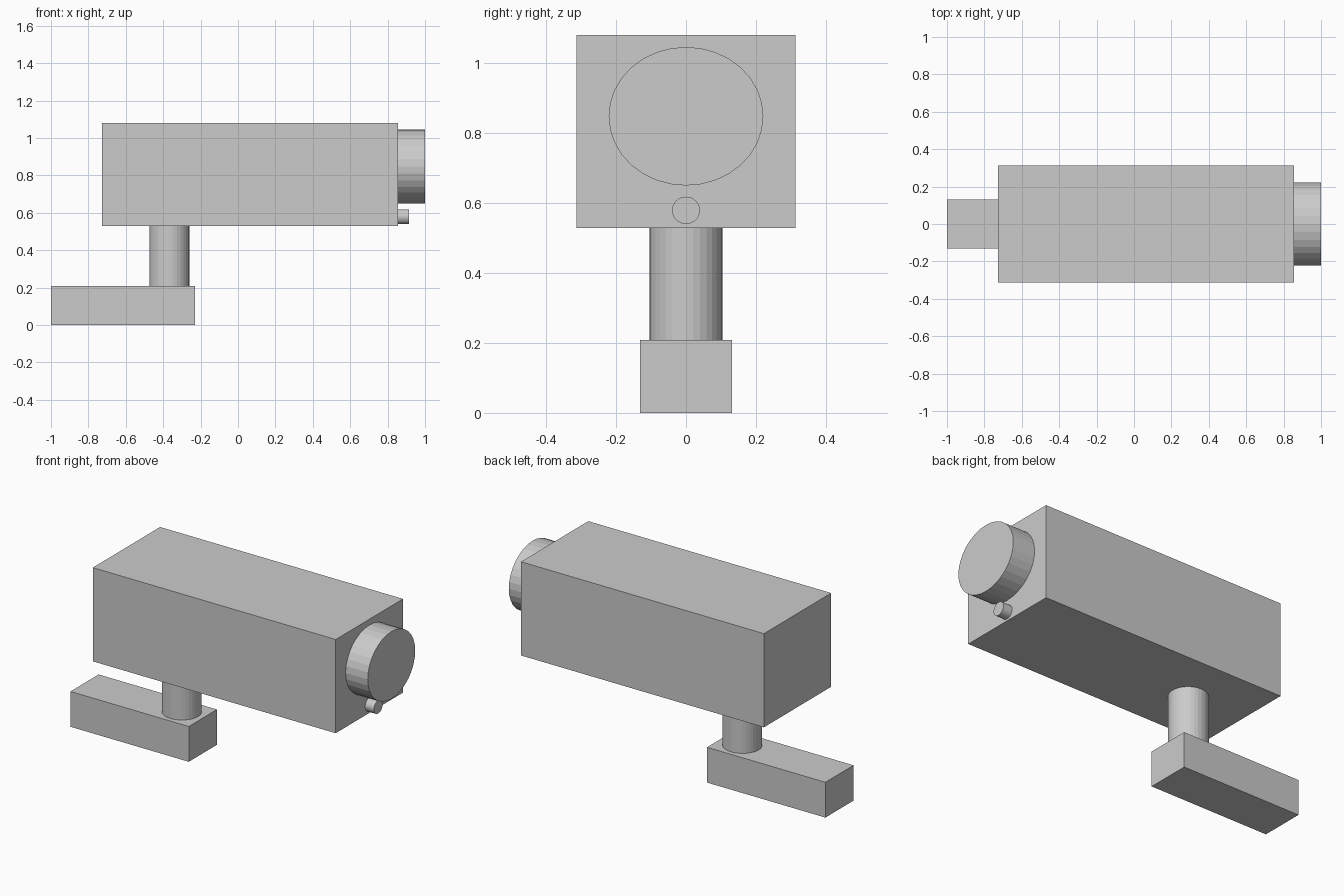
import bpy
from math import pi

if "Cube" in bpy.data.objects:
    bpy.data.objects.remove(bpy.data.objects["Cube"])


def finish(name, scale):
    obj = bpy.context.object
    obj.name = name
    obj.data.name = name
    obj.scale = scale
    bpy.ops.object.transform_apply(location=False, rotation=True, scale=True)
    return obj


def box(name, x, y, z):
    """Box from (min, max) ranges on each axis."""
    center = [(lo + hi) / 2 for lo, hi in (x, y, z)]
    bpy.ops.mesh.primitive_cube_add(size=1, location=center)
    return finish(name, [hi - lo for lo, hi in (x, y, z)])


def cylinder(name, center, radii, length, along_x=False):
    """Flat-sided cylinder; local radii, optionally laid along x."""
    bpy.ops.mesh.primitive_cylinder_add(
        vertices=32, radius=1, depth=1, location=center,
        rotation=(0, pi / 2 if along_x else 0, 0))
    return finish(name, (radii[0], radii[1], length))


# Camera housing
box("camera_body", (-0.727, 0.856), (-0.313, 0.313), (0.528, 1.08))

# Lens barrel, slightly wider than tall, and the small sensor below it
cylinder("lens", (0.928, 0, 0.848), (0.198, 0.221), 0.144, along_x=True)
cylinder("sensor", (0.885, 0, 0.579), (0.039, 0.04), 0.058, along_x=True)

# Mounting post and arm
cylinder("mount_post", (-0.367, 0, 0.368), (0.107, 0.105), 0.32)
box("mount_arm", (-1.0, -0.229), (-0.131, 0.131), (0, 0.208))
